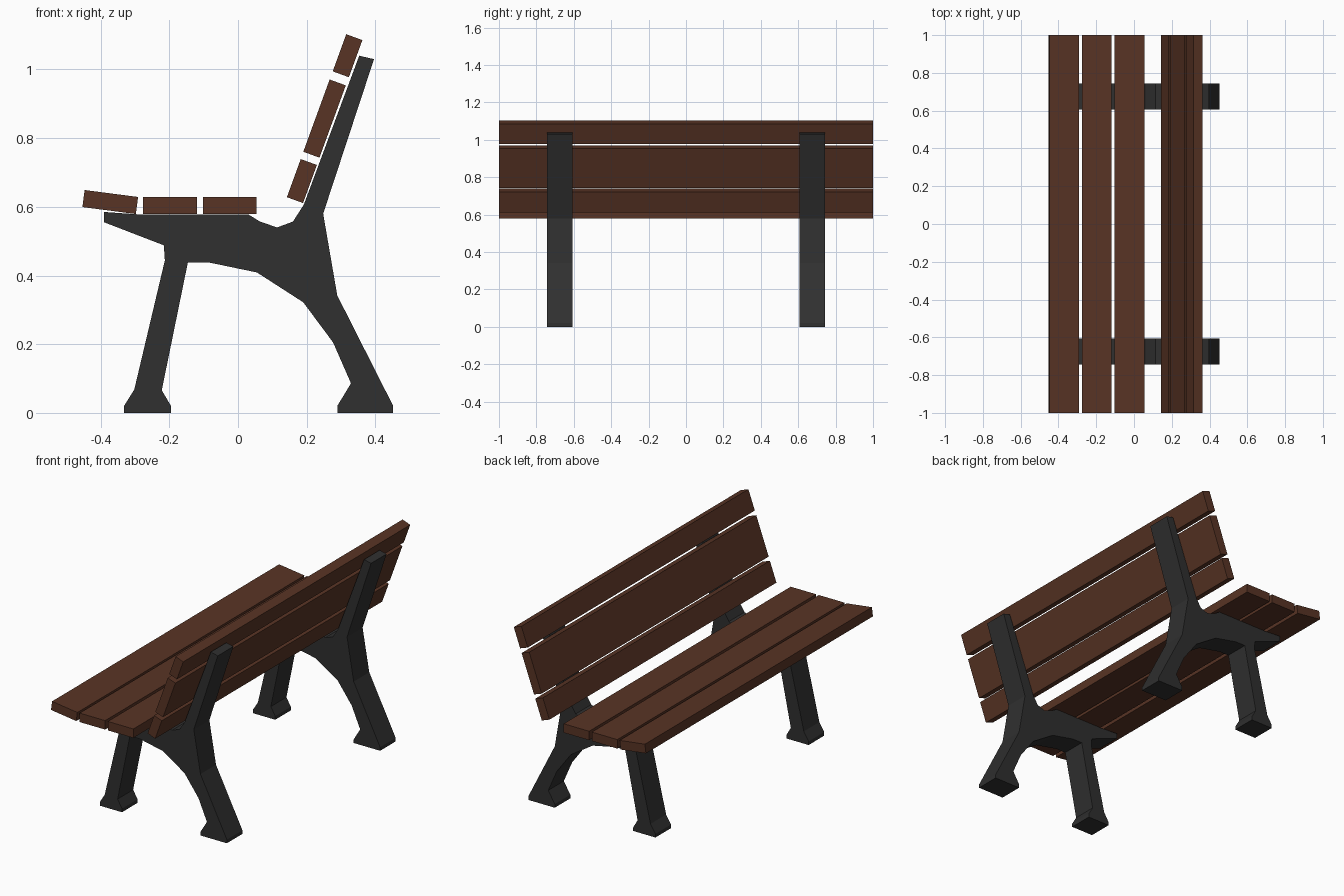
import bpy, bmesh
from math import radians
from mathutils import Matrix, Vector

default_cube = bpy.data.objects.get("Cube")
if default_cube:
    bpy.data.objects.remove(default_cube, do_unlink=True)


def make_material(name, colour):
    material = bpy.data.materials.new(name)
    material.use_nodes = True
    material.diffuse_color = colour
    shader = material.node_tree.nodes["Principled BSDF"]
    shader.inputs["Base Color"].default_value = colour
    shader.inputs["Roughness"].default_value = 0.8
    return material


wood = make_material("brown wood", (0.098, 0.034, 0.018, 1))
iron = make_material("dark iron", (0.029, 0.029, 0.029, 1))


def add_object(name, bm, material):
    bmesh.ops.recalc_face_normals(bm, faces=bm.faces)
    mesh = bpy.data.meshes.new(name)
    bm.to_mesh(mesh)
    bm.free()
    mesh.materials.append(material)
    obj = bpy.data.objects.new(name, mesh)
    bpy.context.collection.objects.link(obj)
    return obj


def add_slat(name, x, z, width, tilt):
    """Full-length plank; tilt is the turn about y in degrees."""
    bm = bmesh.new()
    place = Matrix.Translation((x, 0, z)) @ Matrix.Rotation(radians(tilt), 4, "Y")
    size = Matrix.Diagonal((width, 2, 0.05, 1))
    bmesh.ops.create_cube(bm, size=1, matrix=place @ size)
    return add_object(name, bm, wood)


def add_frame(name, y, depth, outline):
    """Side frame: a side outline extruded along the bench."""
    bm = bmesh.new()
    side = bm.faces.new([bm.verts.new((x, y - depth / 2, z)) for x, z in outline])
    result = bmesh.ops.extrude_face_region(bm, geom=[side], use_keep_orig=True)
    moved = [v for v in result["geom"] if isinstance(v, bmesh.types.BMVert)]
    bmesh.ops.translate(bm, verts=moved, vec=Vector((0, depth, 0)))
    return add_object(name, bm, iron)


# Frame outline, one section at a time
seat_top = [(-.39, .555), (-.39, .585), (-.29, .578), (.03, .578),
            (.064, .557), (.114, .54), (.16, .557), (.192, .607)]
back_post = [(.353, 1.04), (.396, 1.03), (.248, .58), (.289, .342)]
rear_foot = [(.452, .02), (.452, 0), (.289, 0), (.289, .02), (.329, .086)]
under_arch = [(.277, .205), (.19, .322), (.055, .409), (-.085, .438), (-.146, .438)]
front_foot = [(-.222, .066), (-.195, .02), (-.195, 0),
              (-.332, 0), (-.332, .02), (-.302, .068)]
front_leg_top = [(-.213, .444), (-.216, .488)]
outline = seat_top + back_post + rear_foot + under_arch + front_foot + front_leg_top

for side_name, side in (("right", -1), ("left", 1)):
    add_frame(side_name + "_frame", side * 0.675, 0.137, outline)

# Seat planks, the front one tipped down towards the back
add_slat("seat_slat_front", -.372, .614, .157, 7.4)
add_slat("seat_slat_middle", -.198, .604, .157, 0)
add_slat("seat_slat_rear", -.024, .604, .157, 0)

# Backrest planks, leaning back
for part, x, z, width in (("lower", .186, .675, .118),
                          ("middle", .252, .857, .224),
                          ("upper", .319, 1.04, .115)):
    add_slat("back_slat_" + part, x, z, width, -70)
